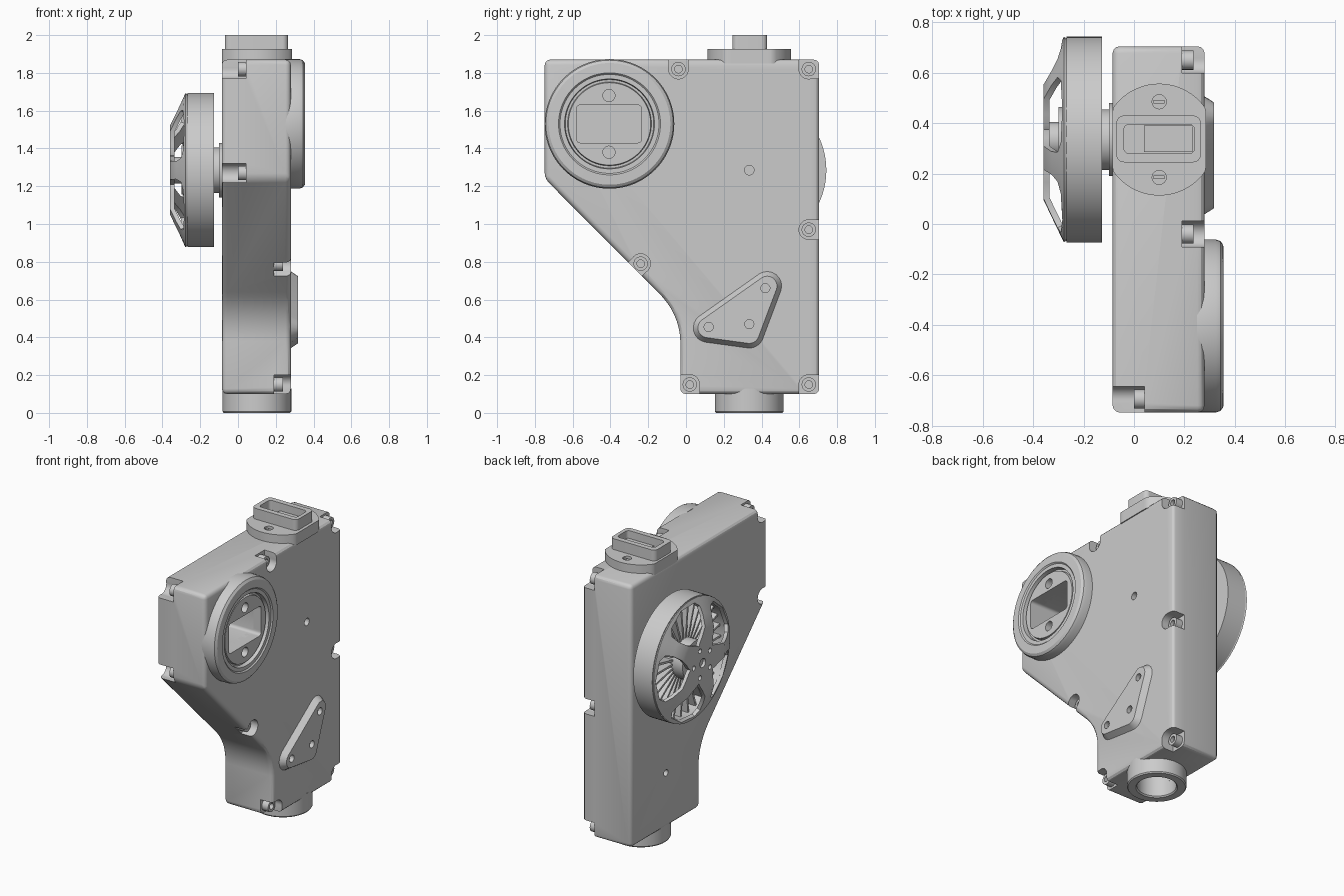
import bpy, bmesh, math
from mathutils import Vector

cube = bpy.data.objects.get("Cube")
if cube:
    bpy.data.objects.remove(cube)

grey = bpy.data.materials.new("cast_grey")
grey.use_nodes = True
colour = (0.6, 0.6, 0.6, 1)
grey.diffuse_color = colour
grey.node_tree.nodes["Principled BSDF"].inputs["Base Color"].default_value = colour
parts = []


def finish(name, bm):
    """Turn a bmesh into a named grey object."""
    bmesh.ops.remove_doubles(bm, verts=bm.verts, dist=1e-5)
    bmesh.ops.recalc_face_normals(bm, faces=bm.faces)
    mesh = bpy.data.meshes.new(name)
    bm.to_mesh(mesh)
    bm.free()
    mesh.materials.append(grey)
    obj = bpy.data.objects.new(name, mesh)
    bpy.context.scene.collection.objects.link(obj)
    parts.append(obj)
    return obj


def place(axis, u, v, h):
    return (h, u, v) if axis == "x" else (u, v, h)


def prism(name, lower, a, b, axis="x", upper=None):
    """Extrude an outline from a to b; upper may be a different end outline."""
    bm = bmesh.new()
    lo = [bm.verts.new(place(axis, u, v, a)) for u, v in lower]
    hi = [bm.verts.new(place(axis, u, v, b)) for u, v in (upper or lower)]
    n = len(lo)
    bm.faces.new(lo)
    bm.faces.new(hi)
    for i in range(n):
        j = (i + 1) % n
        bm.faces.new((lo[i], lo[j], hi[j], hi[i]))
    return finish(name, bm)


def lathe(name, centre, profile, axis="x", n=64):
    """Revolve a closed (radius, height) profile about the axis."""
    bm = bmesh.new()
    rings = []
    for k in range(n):
        c, s = math.cos(math.tau * k / n), math.sin(math.tau * k / n)
        rings.append([bm.verts.new(place(axis, centre[0] + r * c, centre[1] + r * s, h))
                      for r, h in profile])
    m = len(profile)
    for k in range(n):
        p, q = rings[k], rings[(k + 1) % n]
        for i in range(m):
            j = (i + 1) % m
            if profile[i][0] or profile[j][0]:
                bm.faces.new((p[i], p[j], q[j], q[i]))
    bmesh.ops.dissolve_degenerate(bm, dist=1e-6, edges=bm.edges)
    return finish(name, bm)


def circle(u, v, r, n=32):
    return [(u + r * math.cos(math.tau * k / n), v + r * math.sin(math.tau * k / n))
            for k in range(n)]


def rounded(corners, r, n=8):
    """Outline at distance r around counter-clockwise corner centres."""
    pts = []
    for i, c in enumerate(corners):
        c, p, q = Vector(c), Vector(corners[i - 1]), Vector(corners[(i + 1) % len(corners)])
        d0, d1 = c - p, q - c
        start = math.atan2(-d0.x, d0.y)
        turn = (math.atan2(-d1.x, d1.y) - start) % math.tau
        pts += [(c.x + r * math.cos(start + turn * k / n), c.y + r * math.sin(start + turn * k / n))
                for k in range(n + 1)]
    return pts


def box(u0, u1, v0, v1):
    return [(u0, v0), (u1, v0), (u1, v1), (u0, v1)]


def apply(obj, kind, **settings):
    mod = obj.modifiers.new(kind, kind)
    for key, value in settings.items():
        setattr(mod, key, value)
    bpy.context.view_layer.objects.active = obj
    bpy.ops.object.modifier_apply(modifier=mod.name)


def cut(obj, cutter):
    apply(obj, "BOOLEAN", operation="DIFFERENCE", solver="EXACT", object=cutter)
    parts.remove(cutter)
    bpy.data.objects.remove(cutter)


# Housing: side outline with a curved throat
BACK, FACE = -0.085, 0.28
outline = [(-0.748, 1.87), (-0.748, 1.24), (-0.15, 0.64)]
p0, p1, p2 = Vector((-0.15, 0.64)), Vector((-0.035, 0.53)), Vector((-0.03, 0.38))
for k in range(1, 9):
    t = k / 8
    outline.append(tuple(p0 * (1 - t) ** 2 + p1 * 2 * t * (1 - t) + p2 * t * t))
outline += [(-0.03, 0.1), (0.705, 0.1), (0.705, 1.87)]
body = prism("housing", outline, BACK, FACE)
apply(body, "BEVEL", width=0.028, segments=3, limit_method="ANGLE", angle_limit=math.radians(30))

# Screw pockets, open toward the nearest edges, and their screws
R, REACH = 0.052, 0.2
front_screws = [(-0.04, 1.82, [90]), (0.65, 1.82, [0, 90]), (0.65, 0.97, [0]),
                (-0.24, 0.79, [225]), (0.02, 0.15, [180, 270]), (0.65, 0.15, [0, 270])]
rear_screws = [(-0.695, 1.82, [180, 90]), (-0.695, 1.27, [180])]


def screw(y, z, directions, floor, end, head):
    cut(body, prism("pocket", circle(y, z, R, 24), floor, end))
    for angle in directions:
        d = Vector((math.cos(math.radians(angle)), math.sin(math.radians(angle))))
        side = Vector((-d.y, d.x)) * R * 0.98
        c = Vector((y, z))
        slot = [c - side, c + d * REACH - side, c + d * REACH + side, c + side]
        cut(body, prism("slot", [tuple(p) for p in slot], floor, end))
    lathe("screw", (y, z), [(0, floor), (0.038, floor), (0.038, head), (0.02, head),
                            (0.02, (floor + head) / 2), (0, (floor + head) / 2)], n=24)


for y, z, directions in front_screws:
    screw(y, z, directions, 0.19, 0.4, 0.237)
for y, z, directions in rear_screws:
    screw(y, z, directions, 0.042, -0.2, 0.0)

# Small pits in both broad faces
cut(body, prism("pit", circle(0.335, 1.285, 0.025), 0.22, 0.4))
cut(body, prism("pit", circle(0.335, 0.47, 0.022), -0.2, -0.03))

# Round port with a rectangular socket and two holes
port_y, port_z = -0.405, 1.53
port = lathe("round_port", (port_y, port_z), [
    (0, 0.25), (0.343, 0.25), (0.343, 0.325), (0.337, 0.343), (0.322, 0.354), (0.27, 0.356),
    (0.262, 0.348), (0.238, 0.348), (0.234, 0.32), (0.222, 0.32), (0.218, 0.338), (0, 0.338)], n=96)
for target in (body, port):
    cut(target, prism("socket", rounded(box(-0.56, -0.255, 1.45, 1.61), 0.02, 4), 0.02, 0.5))
    for z in (1.68, 1.38):
        cut(target, prism("hole", circle(port_y - 0.003, z, 0.032), 0.2, 0.5))

# Triangular cover with sloping sides
corners = [(0.115, 0.45), (0.335, 0.42), (0.43, 0.672)]
cover = prism("triangular_cover", rounded(corners, 0.083), 0.27, 0.318,
              upper=rounded(corners, 0.052))
for y, z in [(0.12, 0.455), (0.42, 0.66), (0.335, 0.47)]:
    cut(cover, prism("hole", circle(y, z, 0.024), 0.29, 0.4))

# Top flange, trimmed to the housing width, and rectangular connector
axis_x, axis_y = 0.1, 0.335
flange_outline = [(min(max(x, BACK), 0.285), y) for x, y in circle(axis_x, axis_y, 0.222, 72)]
flange = prism("top_flange", flange_outline, 1.85, 1.927, "z")
for y in (axis_y - 0.15, axis_y + 0.15):
    cut(flange, prism("hole", circle(axis_x, y, 0.028), 1.89, 2.1, "z"))
    prism("flange_screw", box(axis_x - 0.022, axis_x + 0.022, y - 0.007, y + 0.007), 1.88, 1.92, "z")
connector = prism("connector", rounded(box(-0.04, 0.235, 0.275, 0.4), 0.03), 1.9, 2.0, "z")
cut(connector, prism("recess", rounded(box(-0.02, 0.22, 0.3, 0.375), 0.02, 4), 1.935, 2.1, "z"))
prism("contact_block", box(0.04, 0.235, 0.285, 0.39), 1.92, 1.95, "z")

# Hollow bottom neck
cut(body, prism("bore", circle(axis_x, axis_y, 0.12, 48), -0.1, 0.2, "z"))
lathe("bottom_neck", (axis_x, axis_y), [(0.12, 0.008), (0.128, 0), (0.176, 0), (0.182, 0.008),
                                        (0.182, 0.13), (0.12, 0.13)], "z")

# Wheel: stepped collar, rim cup and post
wheel = (0.335, 1.285)
lathe("wheel_collar", wheel, [(0, -0.07), (0.145, -0.07), (0.145, -0.1), (0.12, -0.1),
                              (0.12, -0.13), (0, -0.13)])
lathe("wheel_rim", wheel, [(0, -0.127), (0.408, -0.127), (0.408, -0.268), (0.385, -0.268),
                           (0.385, -0.145), (0, -0.145)], n=96)
lathe("wheel_post", wheel, [(0, -0.14), (0.13, -0.14), (0.13, -0.3), (0.07, -0.3),
                            (0.07, -0.34), (0, -0.34)], n=40)

# Radial fins inside the rim
fins = bmesh.new()
for k in range(30):
    a = math.tau * k / 30
    d, s = Vector((0, math.cos(a), math.sin(a))), Vector((0, -math.sin(a), math.cos(a)))
    corner_verts = [fins.verts.new(Vector((x, *wheel)) + d * r + s * w)
                    for x in (-0.14, -0.225) for r in (0.12, 0.39) for w in (-0.007, 0.007)]
    bmesh.ops.convex_hull(fins, input=corner_verts)
finish("wheel_fins", fins)

# Five-armed domed cage: each arm flares into the hub and into the rim
ARMS = [(0.13, 36), (0.15, 30), (0.18, 20), (0.235, 12), (0.3, 9), (0.35, 10),
        (0.378, 16), (0.39, 36), (0.402, 36)]


def dome(r):
    return -0.348 if r < 0.235 else -0.348 + (r - 0.235) * 0.48


cage = bmesh.new()
for arm in range(5):
    middle = 36 + 72 * arm
    rows = []
    for r, half in [(0, 36)] + ARMS:
        angles = [math.radians(middle + half * (k / 4 - 1)) for k in range(9)]
        rows.append([cage.verts.new((dome(r), wheel[0] + r * math.cos(a), wheel[1] + r * math.sin(a)))
                     for a in angles])
    for inner, outer in zip(rows, rows[1:]):
        for k in range(8):
            cage.faces.new((inner[k], outer[k], outer[k + 1], inner[k + 1]))
bmesh.ops.dissolve_degenerate(cage, dist=1e-6, edges=cage.edges)
cage = finish("wheel_cage", cage)
apply(cage, "SOLIDIFY", thickness=0.024, offset=0)
for k in range(5):
    a = math.tau * k / 5
    cut(cage, prism("hole", circle(wheel[0] + 0.095 * math.cos(a), wheel[1] + 0.095 * math.sin(a),
                                   0.016, 16), -0.5, -0.3))
cut(cage, prism("hole", circle(*wheel, 0.03), -0.5, -0.3))

# Smooth shading with sharp edges kept
bpy.ops.object.select_all(action="DESELECT")
for obj in parts:
    obj.select_set(True)
bpy.context.view_layer.objects.active = body
bpy.ops.object.shade_smooth_by_angle(angle=math.radians(30))
